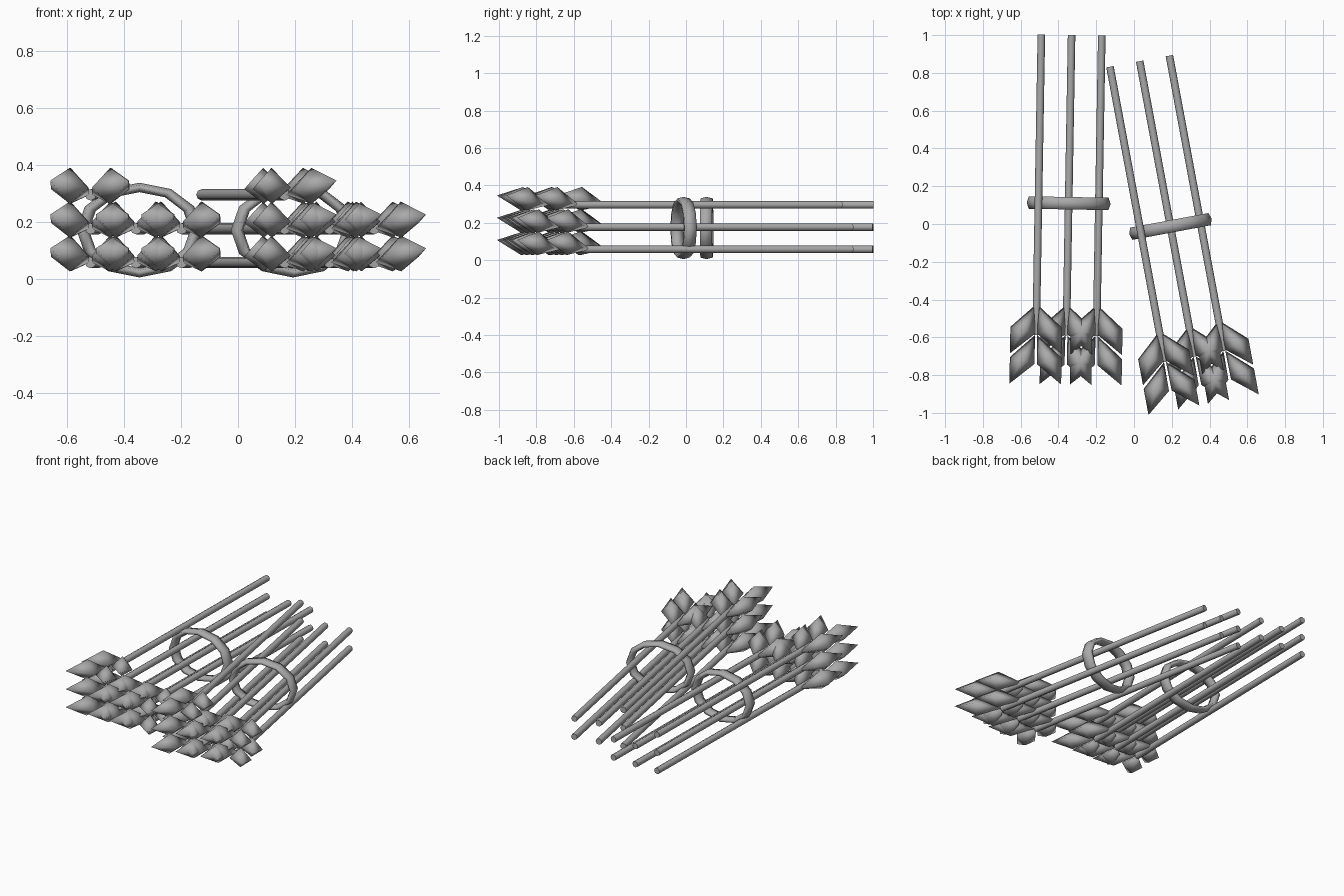
import bpy, bmesh, math
from mathutils import Matrix, Vector

cube = bpy.data.objects.get("Cube")
if cube:
    bpy.data.objects.remove(cube, do_unlink=True)

grey = bpy.data.materials.new("plain_grey")
grey.use_nodes = True
color = (0.4, 0.4, 0.4, 1)
grey.diffuse_color = color
grey.node_tree.nodes["Principled BSDF"].inputs["Base Color"].default_value = color


def finish(bm, name, smooth_angle):
    """Turn a bmesh into a smooth shaded mesh in the shared colour."""
    bmesh.ops.recalc_face_normals(bm, faces=bm.faces)
    for f in bm.faces:
        f.smooth = True
    for e in bm.edges:
        e.smooth = e.calc_face_angle(0) < math.radians(smooth_angle)
    mesh = bpy.data.meshes.new(name)
    bm.to_mesh(mesh)
    bm.free()
    mesh.materials.append(grey)
    return mesh


def stalk_mesh(front=-0.70, back=0.89, radius=0.02):
    bm = bmesh.new()
    place = Matrix.Translation((0, (front + back) / 2, 0)) @ Matrix.Rotation(math.pi / 2, 4, 'X')
    bmesh.ops.create_cone(bm, cap_ends=True, segments=8, radius1=radius, radius2=radius,
                          depth=back - front, matrix=place)
    return finish(bm, "stalk", 50)


def add_grain(bm, side, y):
    """Four sided spindle growing out from the stalk towards the front."""
    def vert(x, dy, z):
        return bm.verts.new((side * x, y + dy, z))
    base, tip = vert(0.005, 0, 0), vert(0.137, -0.26, 0.05)
    ring = [vert(0.137, -0.12, 0.02), vert(0.071, -0.13, 0.095),
            vert(0.007, -0.155, 0.025), vert(0.071, -0.14, -0.031)]
    for a, b in zip(ring, ring[1:] + ring[:1]):
        bm.faces.new((base, a, b))
        bm.faces.new((tip, b, a))


def ear_mesh():
    bm = bmesh.new()
    for y in (-0.54, -0.70):
        for side in (-1, 1):
            add_grain(bm, side, y)
    return finish(bm, "ear", 180)


def tie_mesh(segments=12, sides=6):
    """Flattened oval hoop standing across the stalks."""
    bm = bmesh.new()
    loops = []
    for i in range(segments):
        a = math.tau * i / segments
        loop = []
        for j in range(sides):
            b = math.tau * j / sides
            r = 1 + 0.11 * math.cos(b)
            loop.append(bm.verts.new((0.2 * r * math.cos(a), 0.038 * math.sin(b),
                                      0.15 * r * math.sin(a))))
        loops.append(loop)
    for i in range(segments):
        p, q = loops[i], loops[(i + 1) % segments]
        for j in range(sides):
            k = (j + 1) % sides
            bm.faces.new((p[j], p[k], q[k], q[j]))
    return finish(bm, "tie", 180)


def add(name, mesh, matrix):
    obj = bpy.data.objects.new(name, mesh)
    bpy.context.collection.objects.link(obj)
    obj.matrix_world = matrix


stalk, ear, tie = stalk_mesh(), ear_mesh(), tie_mesh()

# Two bundles: full bottom and middle rows, one stalk on top
for label, x, y, turn in (("right", -0.346, 0.11, -1), ("left", 0.193, -0.013, 10.55)):
    frame = Matrix.Translation((x, y, 0)) @ Matrix.Rotation(math.radians(turn), 4, 'Z')
    add(label + "_tie", tie, frame @ Matrix.Translation((0, 0, 0.172)))
    for row, columns in enumerate(((-1, 0, 1), (-1, 0, 1), (-1,))):
        for col in columns:
            spot = frame @ Matrix.Translation((0.16 * col, 0, 0.058 + 0.119 * row))
            tag = f"_{row + 1}_{col + 2}"
            add(label + "_stalk" + tag, stalk, spot)
            add(label + "_ear" + tag, ear, spot)
